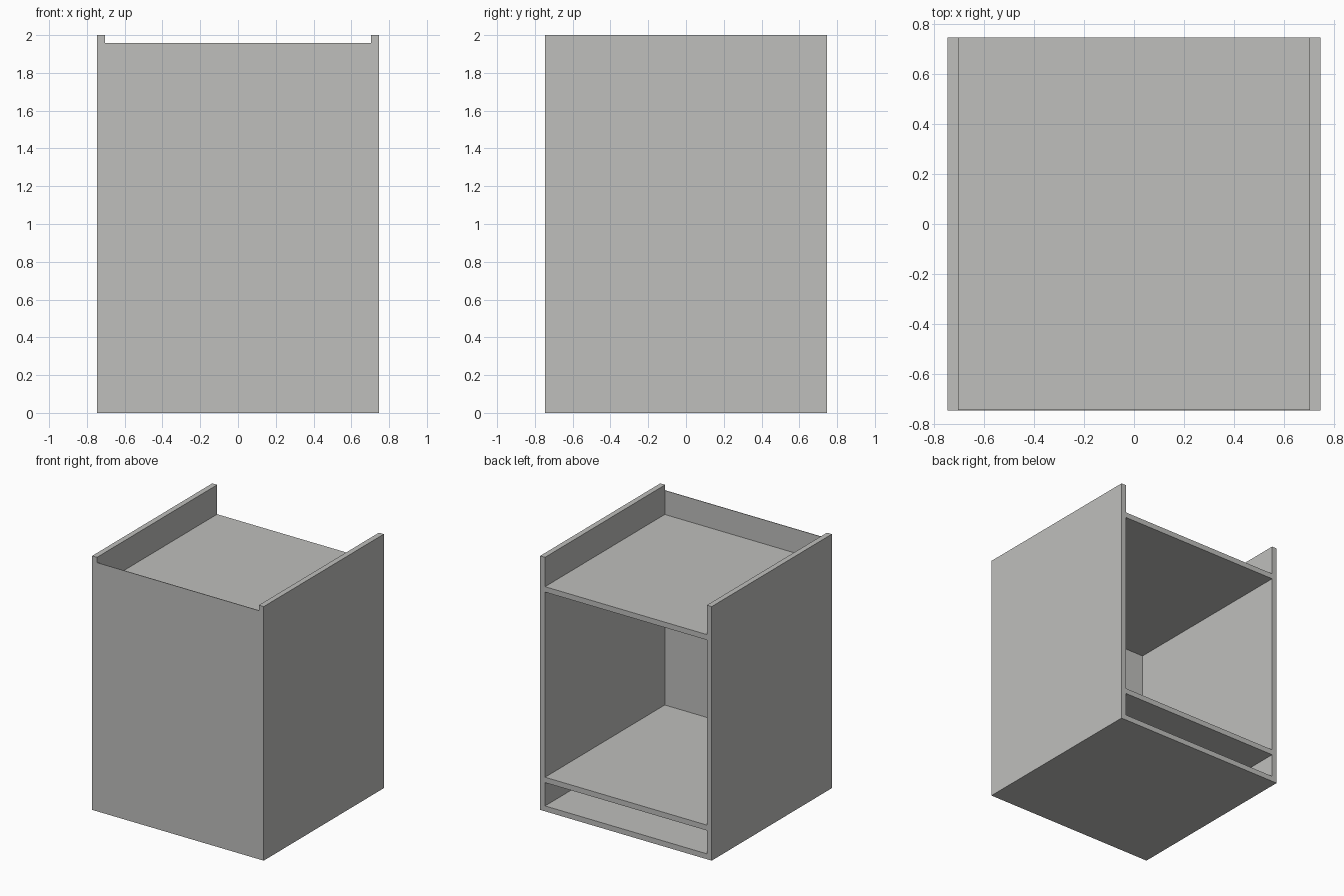
import bpy

if "Cube" in bpy.data.objects:
    bpy.data.objects.remove(bpy.data.objects["Cube"])

# Overall half width/depth, height, board and sheet thickness
H, TOP, T, SHEET = 0.747, 2.0, 0.0425, 0.005

grey = bpy.data.materials.new("light grey")
grey.diffuse_color = (0.52, 0.52, 0.505, 1)
grey.use_nodes = True
grey.node_tree.nodes["Principled BSDF"].inputs["Base Color"].default_value = grey.diffuse_color


def board(name, lo, hi):
    """Rectangular board between two opposite corners."""
    bpy.ops.mesh.primitive_cube_add(size=1, location=[(a + b) / 2 for a, b in zip(lo, hi)])
    ob = bpy.context.object
    ob.name = name
    ob.scale = [b - a for a, b in zip(lo, hi)]
    bpy.ops.object.transform_apply(location=False, rotation=False, scale=True)
    ob.data.materials.append(grey)


inner = H - T

# Side walls, full height and depth
board("left_wall", (-H, -H, 0), (-inner, H, TOP))
board("right_wall", (inner, -H, 0), (H, H, TOP))

# Thin front sheet, slightly lower than the walls
board("front_panel", (-inner, -H, 0), (inner, -H + SHEET, TOP - T))

# Horizontal boards, open at the back
for name, z in (("bottom_board", 0.0), ("lower_shelf", 0.226), ("upper_shelf", 1.726)):
    board(name, (-inner, -H + SHEET, z), (inner, H, z + T))
